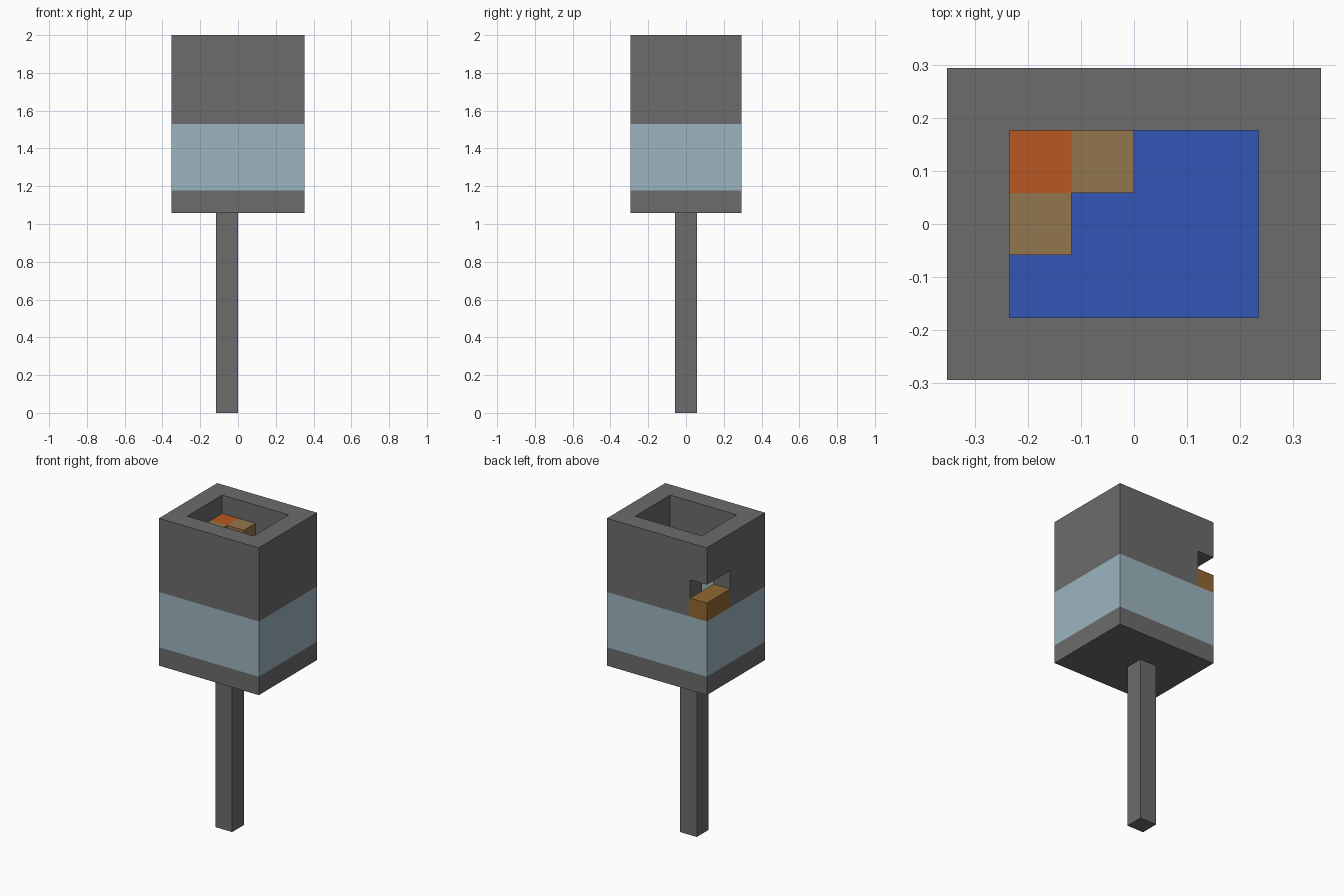
import bpy
import bmesh
from mathutils import Vector

old = bpy.data.objects.get("Cube")
if old:
    bpy.data.objects.remove(old, do_unlink=True)

U = 2 / 17  # one block of the build


def material(name, rgb):
    m = bpy.data.materials.new(name)
    m.use_nodes = True
    m.diffuse_color = (*rgb, 1)
    m.node_tree.nodes["Principled BSDF"].inputs["Base Color"].default_value = (*rgb, 1)
    return m


stone = material("grey stone", (0.15, 0.15, 0.15))
glass = material("pale blue glass", (0.33, 0.46, 0.52))
blue = material("deep blue", (0.032, 0.09, 0.46))
orange = material("orange", (0.485, 0.095, 0.015))
tan = material("tan wood", (0.285, 0.18, 0.075))
brown = material("warm brown wood", (0.287, 0.138, 0.032))


def box(name, low, high, mat=None):
    """Box between two corners given in block units."""
    a, b = Vector(low) * U, Vector(high) * U
    bm = bmesh.new()
    bmesh.ops.create_cube(bm, size=1)
    for v in bm.verts:
        v.co = Vector([(a[i] + b[i]) / 2 + v.co[i] * (b[i] - a[i]) for i in range(3)])
    mesh = bpy.data.meshes.new(name)
    bm.to_mesh(mesh)
    bm.free()
    obj = bpy.data.objects.new(name, mesh)
    bpy.context.collection.objects.link(obj)
    if mat:
        mesh.materials.append(mat)
    return obj


# Hollow body with an open top and a notch through one back corner
body = box("body", (-3, -2.5, 9), (3, 2.5, 17))
cutters = [
    box("cavity_cutter", (-2, -1.5, 10), (2, 1.5, 18)),
    box("notch_cutter", (-4, 0.5, 13), (-2, 3.5, 15)),
    box("opening_cutter", (-2.5, 0.5, 14), (-1.5, 1.5, 15)),
]
for c in cutters:
    mod = body.modifiers.new(c.name, "BOOLEAN")
    mod.operation = "DIFFERENCE"
    mod.solver = "EXACT"
    mod.object = c
bpy.context.view_layer.update()
cut_mesh = bpy.data.meshes.new_from_object(
    body.evaluated_get(bpy.context.evaluated_depsgraph_get()))
body.modifiers.clear()
body.data = cut_mesh
for c in cutters:
    bpy.data.objects.remove(c, do_unlink=True)

# Glass band around the body, chosen by height
cut_mesh.materials.clear()
cut_mesh.materials.append(stone)
cut_mesh.materials.append(glass)
bm = bmesh.new()
bm.from_mesh(cut_mesh)
for level in (10, 13):
    bmesh.ops.bisect_plane(bm, geom=bm.verts[:] + bm.edges[:] + bm.faces[:],
                           plane_co=(0, 0, level * U), plane_no=(0, 0, 1))
bm.normal_update()
for f in bm.faces:
    z = f.calc_center_median().z / U
    f.material_index = int(10 < z < 13 and abs(f.normal.z) < 0.5)
bm.to_mesh(cut_mesh)
bm.free()

# Post under the body
box("post", (-1, -0.5, 0), (0, 0.5, 9), stone)

# Blue floor inside
box("blue_floor", (-2, -1.5, 10), (2, 1.5, 11), blue)

# Blocks in the cavity corner
box("orange_block", (-2, 0.5, 15), (-1, 1.5, 16), orange)
box("side_block", (-1, 0.5, 15), (0, 1.5, 16), tan)
box("front_block", (-2, -0.5, 15), (-1, 0.5, 16), tan)

# Wooden ledge in the notch
box("ledge", (-3, 0.5, 13), (-2, 2.5, 14), brown)
